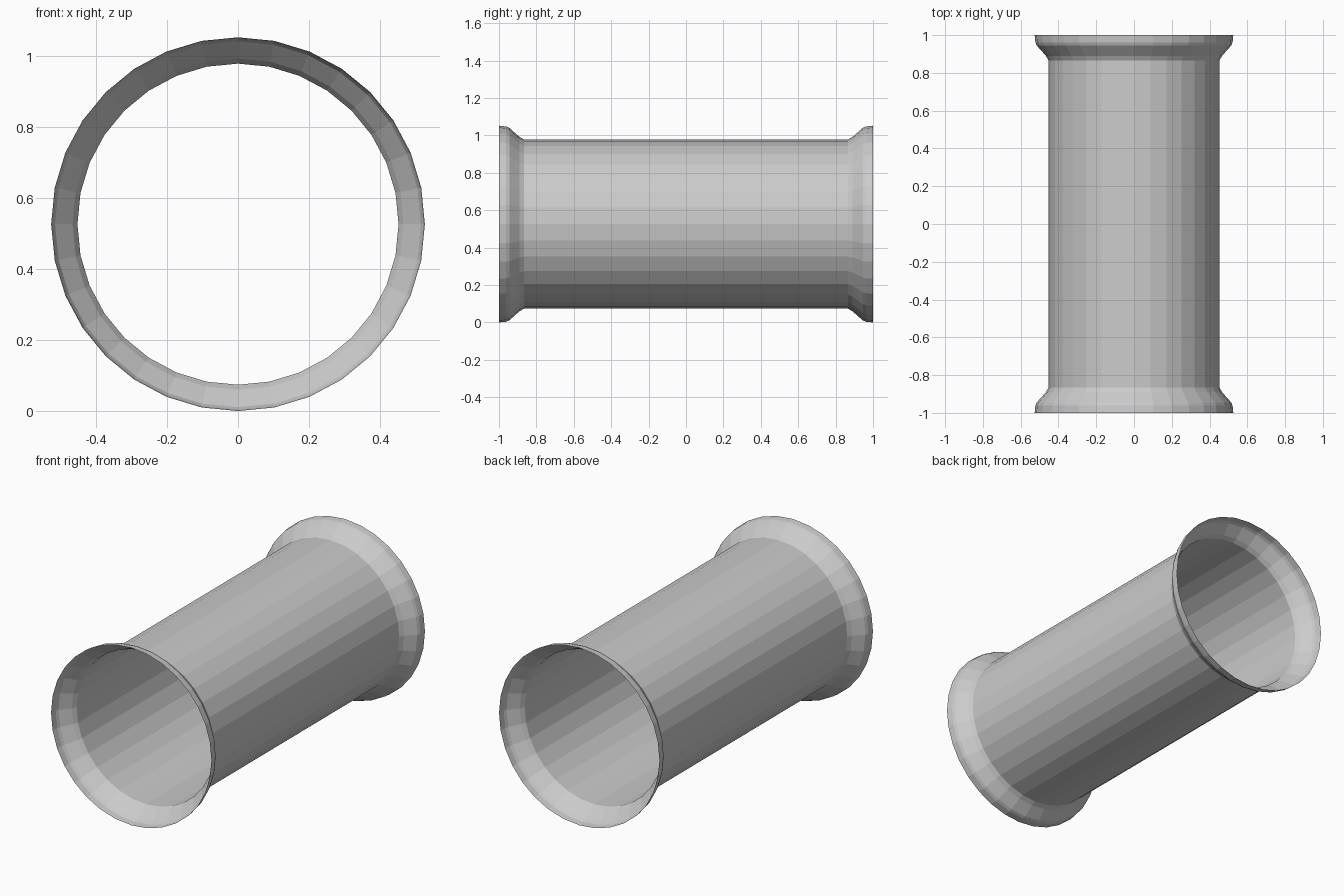
import bpy, bmesh, math

if "Cube" in bpy.data.objects:
    bpy.data.objects.remove(bpy.data.objects["Cube"])

SIDES = 32
CENTRE_Z = 0.526

# Half profile as (radius, y), from the tube out to the flared rim
flare = [(0.452, 0.865), (0.466, 0.89), (0.497, 0.925),
         (0.515, 0.945), (0.522, 0.962), (0.526, 1.0)]
profile = [(r, -y) for r, y in reversed(flare)] + flare

# Open thin-walled pipe: rings swept around the y axis
bm = bmesh.new()
rings = []
for r, y in profile:
    rings.append([bm.verts.new((r * math.cos(2 * math.pi * i / SIDES), y,
                                CENTRE_Z + r * math.sin(2 * math.pi * i / SIDES)))
                  for i in range(SIDES)])
for a, b in zip(rings, rings[1:]):
    for i in range(SIDES):
        j = (i + 1) % SIDES
        bm.faces.new((a[i], b[i], b[j], a[j]))

mesh = bpy.data.meshes.new("flared_pipe")
bm.to_mesh(mesh)
bm.free()
pipe = bpy.data.objects.new("flared_pipe", mesh)
bpy.context.collection.objects.link(pipe)
